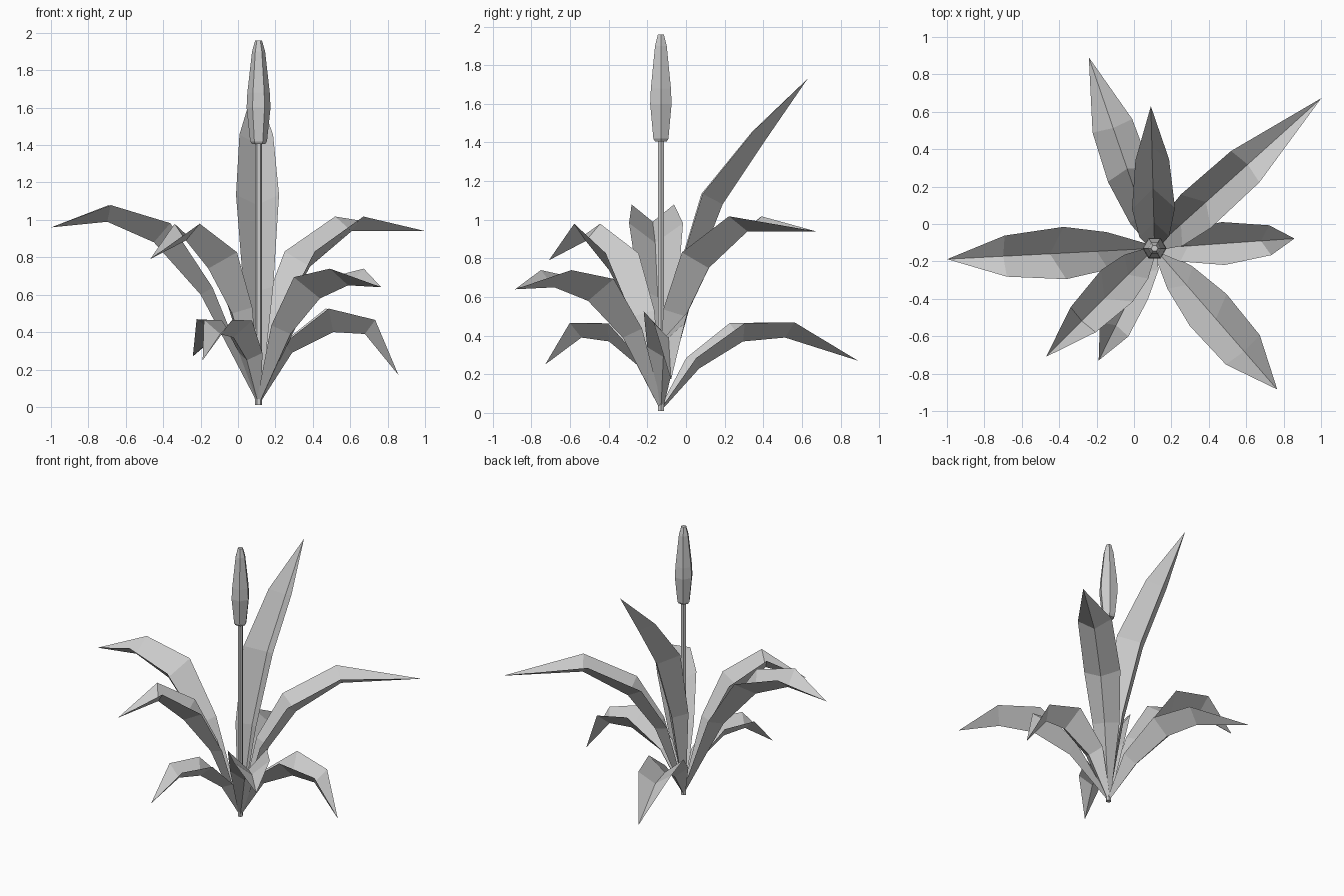
import bpy, bmesh
from math import cos, sin, pi, radians
from mathutils import Vector

cube = bpy.data.objects.get("Cube")
if cube:
    bpy.data.objects.remove(cube)

ROOT = Vector((0.11, -0.13, 0.0))

grey = bpy.data.materials.new("plain_grey")
grey.use_nodes = True
colour = (0.6, 0.6, 0.6, 1)
grey.diffuse_color = colour
grey.node_tree.nodes["Principled BSDF"].inputs["Base Color"].default_value = colour


def finish(name, bm):
    mesh = bpy.data.meshes.new(name)
    bm.to_mesh(mesh)
    bm.free()
    mesh.materials.append(grey)
    obj = bpy.data.objects.new(name, mesh)
    bpy.context.collection.objects.link(obj)
    return obj


def leaf(name, heading, spine, widths, folds=(0.07, 0.13, 0.09)):
    """V-folded blade: spine holds (reach, height) of the fold, last one is the tip."""
    a = radians(heading)
    out, side, up = Vector((cos(a), sin(a), 0)), Vector((-sin(a), cos(a), 0)), Vector((0, 0, 1))
    pts = [(0.0, 0.01)] + spine
    widths, folds = (0.01, *widths), (0.01, *folds)
    bm = bmesh.new()
    rows = []
    for i, (r, z) in enumerate(pts[:-1]):
        before, after = Vector(pts[max(i - 1, 0)]), Vector(pts[i + 1])
        t = (after - before).normalized()
        lift = (up * t.x - out * t.y) * folds[i]
        mid = ROOT + out * r + up * z
        rows.append([bm.verts.new(mid + lift + side * widths[i]), bm.verts.new(mid),
                     bm.verts.new(mid + lift - side * widths[i])])
    for low, high in zip(rows, rows[1:]):
        for k in (0, 1):
            bm.faces.new((low[k], low[k + 1], high[k + 1], high[k]))
    tip = bm.verts.new(ROOT + out * pts[-1][0] + up * pts[-1][1])
    for k in (0, 1):
        bm.faces.new((rows[-1][k], rows[-1][k + 1], tip))
    return finish(name, bm)


def lathe(name, profile, sides=6):
    """Closed faceted solid from (radius, height) rings."""
    bm = bmesh.new()
    rings = [[bm.verts.new(ROOT + Vector((r * cos(2 * pi * k / sides), r * sin(2 * pi * k / sides), z)))
              for k in range(sides)] for r, z in profile]
    for low, high in zip(rings, rings[1:]):
        for k in range(sides):
            n = (k + 1) % sides
            bm.faces.new((low[k], low[n], high[n], high[k]))
    bm.faces.new(rings[0][::-1])
    bm.faces.new(rings[-1])
    return finish(name, bm)


# Leaves around the root
leaf("tall_back_leaf", 91.5, [(.14, .62), (.32, 1.08), (.54, 1.41), (.76, 1.73)], (.08, .115, .09), (.08, .12, .08))
leaf("back_right_leaf", 109, [(.21, .23), (.45, .37), (.68, .39), (1.08, .27)], (.08, .12, .112), (.07, .1, .08))
leaf("back_left_leaf", 42, [(.19, .5), (.37, .75), (.67, .94), (1.2, .94)], (.09, .12, .113), (.08, .11, .08))
leaf("left_leaf", 4, [(.18, .29), (.4, .4), (.57, .39), (.75, .17)], (.08, .115, .08))
leaf("front_left_leaf", -49, [(.26, .39), (.5, .58), (.73, .65), (1.0, .64)], (.09, .13, .12))
leaf("front_leaf", 243.5, [(.14, .25), (.3, .37), (.46, .39), (.67, .25)], (.07, .09, .085), (.06, .1, .08))
leaf("front_right_leaf", 225, [(.2, .5), (.38, .74), (.55, .89), (.82, .79)], (.09, .12, .095))
leaf("right_leaf", 183, [(.31, .6), (.56, .88), (.81, .99), (1.11, .96)], (.1, .14, .11))

# Stem and seed head
lathe("stem", [(.018, .01), (.018, 1.42)])
lathe("seed_head", [(.035, 1.405), (.045, 1.42), (.064, 1.6), (.06, 1.68), (.035, 1.9), (.018, 1.96)])
